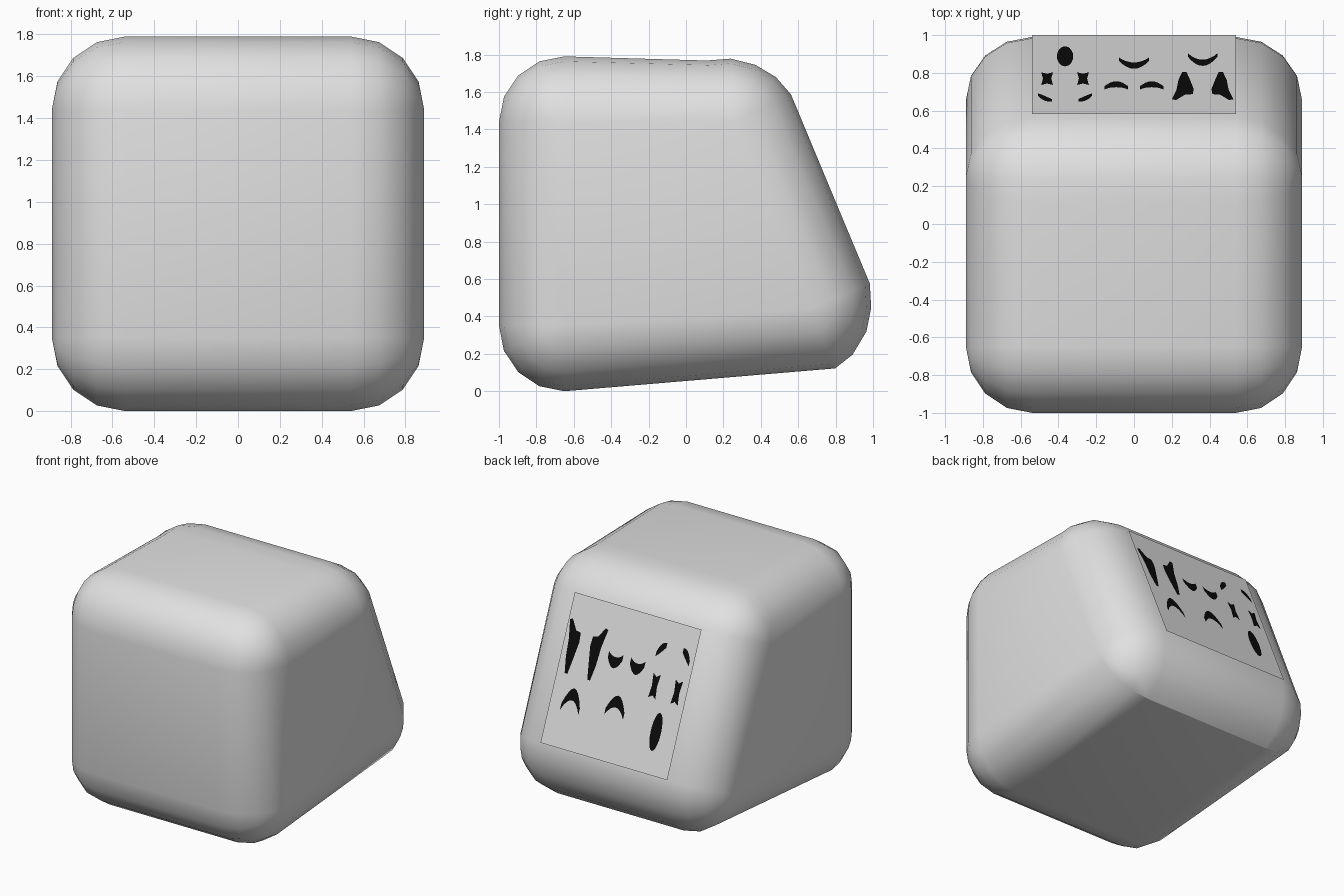
import bpy, bmesh, math
from mathutils import Vector

if "Cube" in bpy.data.objects:
    bpy.data.objects.remove(bpy.data.objects["Cube"])


def material(name, value):
    m = bpy.data.materials.new(name)
    m.diffuse_color = (value, value, value, 1)
    m.use_nodes = True
    m.node_tree.nodes["Principled BSDF"].inputs["Base Color"].default_value = m.diffuse_color
    return m


def make_object(name, bm, mat):
    me = bpy.data.meshes.new(name)
    bm.to_mesh(me)
    bm.free()
    me.materials.append(mat)
    ob = bpy.data.objects.new(name, me)
    bpy.context.collection.objects.link(ob)
    return ob


grey = material("light grey", 0.75)
panel_grey = material("panel grey", 0.72)
black = material("black", 0.003)


# Rounded block: side profile (y, z), each point tied to its corner centre
def arc(cy, cz, r, a0, a1):
    pts = []
    for i in range(5):
        a = math.radians(a0 + (a1 - a0) * i / 4)
        pts.append((cy + r * math.cos(a), cz + r * math.sin(a)))
    return (cy, cz), pts


corners = [
    arc(-0.65, 1.44, 0.35, 90, 180),
    arc(-0.65, 0.35, 0.35, 180, 270),
    ((0.655, 0.44), [(0.797, 0.122), (0.89, 0.195), (0.965, 0.32), (0.99, 0.445), (0.983, 0.575)]),
    ((0.25, 1.44), [(0.561, 1.587), (0.48, 1.68), (0.37, 1.745), (0.24, 1.778), (0.11, 1.768)]),
]

bm = bmesh.new()
rings = []
for side in (-1, 1):
    for k in range(5):
        step = 4 - k if side < 0 else k
        phi = math.radians(22.5 * step)
        s, c = math.sin(phi), max(math.cos(phi), 0)
        ring = []
        for (cy, cz), pts in corners:
            for y, z in pts:
                ring.append(bm.verts.new((side * (0.54 + 0.35 * s), cy + (y - cy) * c, cz + (z - cz) * c)))
        rings.append(ring)
n = len(rings[0])
for a, b in zip(rings, rings[1:]):
    for i in range(n):
        j = (i + 1) % n
        bm.faces.new((a[i], a[j], b[j], b[i]))
bm.faces.new(rings[0])
bm.faces.new(rings[-1])
bmesh.ops.remove_doubles(bm, verts=bm.verts, dist=0.0005)
bmesh.ops.recalc_face_normals(bm, faces=bm.faces)
block = make_object("rounded_block", bm, grey)
bpy.context.view_layer.objects.active = block
block.select_set(True)
bpy.ops.object.shade_smooth_by_angle()

# Points on the sloped back, given by their top-view position
NORMAL = Vector((0, 0.923, 0.385))


def on_slope(x, y, lift=0.0):
    return Vector((x, y, 0.587 + (1.0 - y) * 2.393)) + NORMAL * lift


def add_face(bm, pts, lift=0.0):
    f = bm.faces.new([bm.verts.new(on_slope(x, y, lift)) for x, y in pts])
    f.normal_update()
    if f.normal.dot(NORMAL) < 0:
        f.normal_flip()


# Back panel
bm = bmesh.new()
add_face(bm, [(-0.54, 0.582), (0.54, 0.582), (0.54, 1.0), (-0.54, 1.0)])
make_object("back_panel", bm, panel_grey)

# Painted marks on the panel
marks = bmesh.new()


def mark(pts):
    add_face(marks, pts, 0.005)


def stroke(p0, pm, p1, width):
    upper, lower = [], []
    for i in range(9):
        t = i / 8
        w0, wm, w1 = (1 - t) * (1 - 2 * t), 4 * t * (1 - t), t * (2 * t - 1)
        x = p0[0] * w0 + pm[0] * wm + p1[0] * w1
        y = p0[1] * w0 + pm[1] * wm + p1[1] * w1
        h = width / 2 * (0.55 + 0.45 * math.sin(math.pi * t))
        upper.append((x, y + h))
        lower.append((x, y - h))
    mark(upper + lower[::-1])


# Group one: open mouth, pinched eyes, slanted brows
mark([(-0.365 + 0.043 * math.cos(i * math.pi / 10), 0.883 + 0.053 * math.sin(i * math.pi / 10)) for i in range(20)])
for s in (-1, 1):
    cx = -0.365 + s * 0.095
    mark([(cx + a * 0.031, 0.765 + b * 0.034) for a, b in
          ((1, 1), (0, 0.75), (-1, 1), (-0.7, 0), (-1, -1), (0, -0.75), (1, -1), (0.7, 0))])
    stroke((-0.365 + s * 0.142, 0.68), (-0.365 + s * 0.11, 0.662), (-0.365 + s * 0.07, 0.65), 0.025)

# Group two: curved mouth, closed eyes
stroke((-0.08, 0.868), (0, 0.834), (0.08, 0.868), 0.033)
for s in (-1, 1):
    stroke((s * 0.155, 0.717), (s * 0.094, 0.735), (s * 0.033, 0.717), 0.031)

# Group three: curved mouth, tailed eyes
stroke((0.285, 0.89), (0.363, 0.849), (0.442, 0.89), 0.033)
eye = [(0.108, 0.8), (0.085, 0.8), (0.066, 0.757), (0.047, 0.71), (0.052, 0.683), (0.093, 0.68),
       (0.14, 0.652), (0.163, 0.655), (0.138, 0.705), (0.128, 0.757)]
for s in (-1, 1):
    mark([(0.363 + s * x, y) for x, y in eye])
make_object("panel_marks", marks, black)
